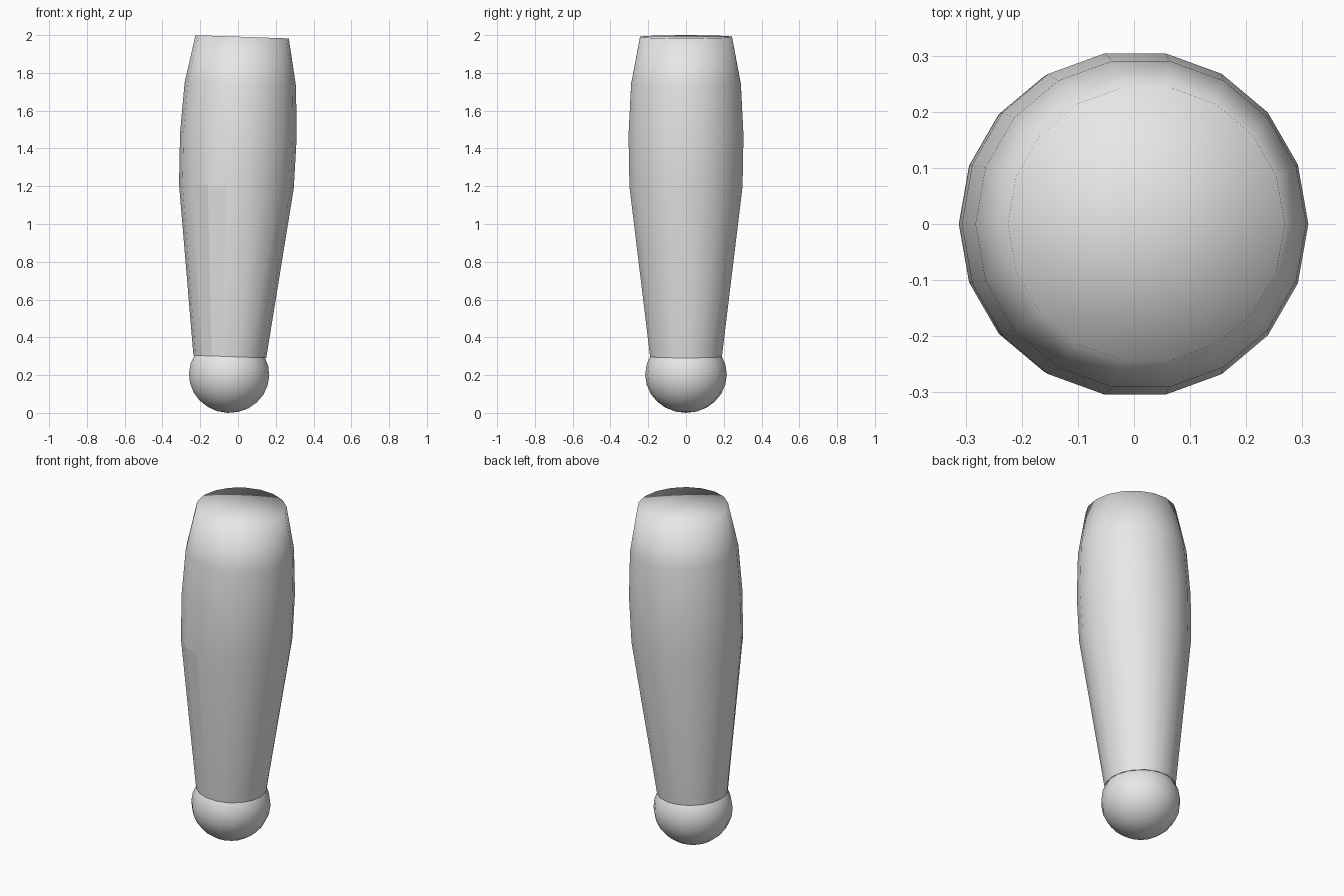
import bpy
import bmesh
from math import cos, sin, radians, pi
from mathutils import Matrix, Vector

cube = bpy.data.objects.get("Cube")
if cube:
    bpy.data.objects.remove(cube, do_unlink=True)

SIDES = 18
LEAN = radians(2)

grey = bpy.data.materials.new("light grey")
grey.use_nodes = True
grey.diffuse_color = (0.8, 0.8, 0.8, 1)
grey.node_tree.nodes["Principled BSDF"].inputs["Base Color"].default_value = (0.8, 0.8, 0.8, 1)


def finish(name, bm):
    """Turn a bmesh into a named, grey object."""
    bmesh.ops.recalc_face_normals(bm, faces=bm.faces)
    mesh = bpy.data.meshes.new(name)
    bm.to_mesh(mesh)
    bm.free()
    mesh.materials.append(grey)
    obj = bpy.data.objects.new(name, mesh)
    bpy.context.collection.objects.link(obj)
    return obj


# Sleeve: bulging tube swept along a slightly leaning axis (radius, height)
profile = [(0.193, 0.298), (0.304, 1.2), (0.309, 1.47), (0.295, 1.74), (0.247, 1.991)]
bm = bmesh.new()
tilt = Matrix.Rotation(LEAN, 3, 'Y')
rings = []
for radius, z in profile:
    centre = Vector(((z - 1.42) * 0.0385, 0, z))
    ring = []
    for i in range(SIDES):
        a = 2 * pi * i / SIDES
        ring.append(bm.verts.new(centre + tilt @ Vector((radius * cos(a), radius * sin(a), 0))))
    rings.append(ring)

for row, (low, high) in enumerate(zip(rings, rings[1:])):
    for i in range(SIDES):
        j = (i + 1) % SIDES
        face = bm.faces.new((low[i], low[j], high[j], high[i]))
        # two flat facets on the lower front
        face.smooth = not (row == 0 and i in (11, 12))

# Closed ends: soft top, flat underside
middle = bm.verts.new(sum((v.co for v in rings[-1]), Vector()) / SIDES)
for i in range(SIDES):
    bm.faces.new((rings[-1][i], rings[-1][(i + 1) % SIDES], middle)).smooth = True
bm.faces.new(rings[0][::-1]).smooth = False
for edge in bm.edges:
    if edge.verts[0] in rings[0] and edge.verts[1] in rings[0]:
        edge.smooth = False
finish("sleeve", bm)

# Ball at the lower end, tucked into the sleeve
bm = bmesh.new()
bmesh.ops.create_uvsphere(bm, u_segments=SIDES, v_segments=12, radius=0.216)
bmesh.ops.scale(bm, vec=(1, 1, 0.94), verts=bm.verts)
for face in bm.faces:
    face.smooth = True
ball = finish("end_ball", bm)
ball.location = (-0.047, 0, 0.203)
ball.rotation_euler = (0, LEAN, 0)
